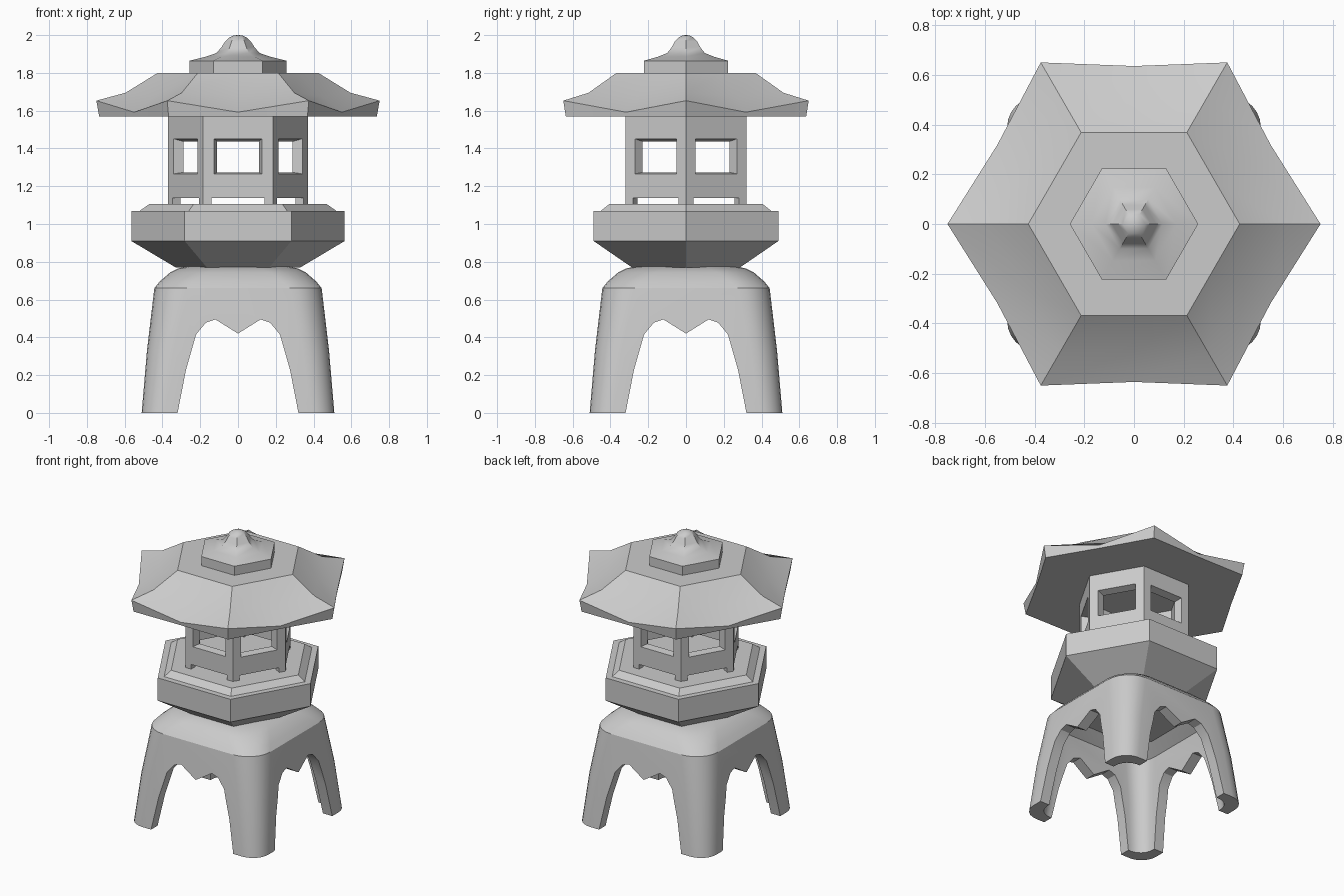
import bpy, bmesh
from math import sin, cos, pi, radians
from mathutils import Matrix, Vector

if "Cube" in bpy.data.objects:
    bpy.data.objects.remove(bpy.data.objects["Cube"])


def obj_from_bm(name, bm):
    bmesh.ops.recalc_face_normals(bm, faces=bm.faces)
    me = bpy.data.meshes.new(name)
    bm.to_mesh(me)
    bm.free()
    ob = bpy.data.objects.new(name, me)
    bpy.context.collection.objects.link(ob)
    return ob


def loft(bm, rings, closed=False):
    """Skin a stack of rings; cap the ends, or join last to first."""
    vs = [[bm.verts.new(p) for p in r] for r in rings]
    n = len(vs[0])
    pairs = list(zip(vs, vs[1:])) + ([(vs[-1], vs[0])] if closed else [])
    for a, b in pairs:
        for i in range(n):
            j = (i + 1) % n
            bm.faces.new((a[i], a[j], b[j], b[i]))
    if not closed:
        bm.faces.new(vs[0][::-1])
        bm.faces.new(vs[-1])


def hex_ring(r, z):
    return [(r * cos(i * pi / 3), r * sin(i * pi / 3), z) for i in range(6)]


def hex_part(name, profile, closed=False):
    bm = bmesh.new()
    loft(bm, [hex_ring(r, z) for r, z in profile], closed)
    return obj_from_bm(name, bm)


def rounded_square(half, r, z, n=6):
    pts = []
    for q in range(4):
        cx, cy = [(1, 1), (-1, 1), (-1, -1), (1, -1)][q]
        for k in range(n + 1):
            a = (q + k / n) * pi / 2
            pts.append((cx * (half - r) + r * cos(a), cy * (half - r) + r * sin(a), z))
    return pts


def activate(ob):
    bpy.ops.object.select_all(action='DESELECT')
    ob.select_set(True)
    bpy.context.view_layer.objects.active = ob


def cut(ob, cutter):
    m = ob.modifiers.new("cut", 'BOOLEAN')
    m.operation, m.solver, m.object = 'DIFFERENCE', 'EXACT', cutter
    activate(ob)
    bpy.ops.object.modifier_apply(modifier=m.name)
    bpy.data.objects.remove(cutter)


def smooth(ob, deg):
    activate(ob)
    bpy.ops.object.shade_smooth_by_angle(angle=radians(deg))


# Four-legged base: rounded square shell, hollowed, arches cut both ways
bm = bmesh.new()
loft(bm, [rounded_square(*p) for p in [
    (.51, .12, 0), (.482, .14, .33), (.443, .17, .66), (.415, .18, .695),
    (.36, .19, .743), (.32, .2, .763), (.265, .2, .777)]])
base = obj_from_bm("leg_base", bm)
bm = bmesh.new()
loft(bm, [rounded_square(*p) for p in [
    (.442, .10, -.05), (.408, .11, .33), (.375, .13, .62), (.30, .13, .68)]])
cut(base, obj_from_bm("hollow_cutter", bm))

half_arch = [(.325, -.05), (.32, 0), (.275, .23), (.222, .415), (.17, .478), (.12, .495)]
arch = half_arch + [(0, .42)] + [(-x, z) for x, z in reversed(half_arch)]
for turn in range(2):
    bm = bmesh.new()
    loft(bm, [[(x, y, z) for x, z in arch] for y in (-1, 1)])
    bm.transform(Matrix.Rotation(turn * pi / 2, 4, 'Z'))
    cut(base, obj_from_bm("arch_cutter", bm))
smooth(base, 28)

# Hexagonal platform with a raised bevelled tier
hex_part("platform", [(.33, .77), (.565, .91), (.565, 1.07), (.52, 1.07), (.47, 1.105)])

# Light chamber: hollow hexagon with a tapered window and foot notch per side
chamber = hex_part("light_chamber", [(.37, 1.105), (.37, 1.575), (.312, 1.575), (.312, 1.105)], True)


def rect(y, w, z0, z1):
    return [(-w, y, z0), (w, y, z0), (w, y, z1), (-w, y, z1)]


bm = bmesh.new()
for i in range(6):
    part = bmesh.new()
    loft(part, [rect(-.33, .13, 1.264, 1.454), rect(-.26, .107, 1.275, 1.434)])
    loft(part, [rect(-.33, .14, 1.09, 1.138), rect(-.255, .14, 1.09, 1.138)])
    part.transform(Matrix.Rotation(i * pi / 3, 4, 'Z'))
    tmp = bpy.data.meshes.new("tmp")
    part.to_mesh(tmp)
    part.free()
    bm.from_mesh(tmp)
    bpy.data.meshes.remove(tmp)
cut(chamber, obj_from_bm("window_cutter", bm))


# Roof: corners sweep up, side midpoints sag
def roof_ring(r, z, apothem, zmid):
    pts = []
    for i in range(12):
        a = i * pi / 6
        d, h = (apothem, zmid) if i % 2 else (r, z)
        pts.append((d * cos(a), d * sin(a), h))
    return pts


bm = bmesh.new()
loft(bm, [roof_ring(*p) for p in [
    (.735, 1.57, .632, 1.57), (.75, 1.653, .635, 1.592),
    (.595, 1.695, .512, 1.675), (.425, 1.80, .368, 1.80)]])
roof = obj_from_bm("roof", bm)
bm = bmesh.new()
bm.from_mesh(roof.data)
for f in bm.faces:
    f.smooth = len(f.verts) == 4
for e in bm.edges:
    a, b = (v.co for v in e.verts)
    flat = Vector((a.x, a.y)).cross(Vector((b.x, b.y)))
    ridge = abs(flat) < 1e-4 and abs(sin(3 * Vector((a.x, a.y)).angle_signed(Vector((1, 0))))) < .01
    if ridge or e.calc_face_angle(0) > radians(32):
        e.smooth = False
bm.to_mesh(roof.data)
bm.free()

# Cap tier and pointed finial
hex_part("roof_cap", [(.258, 1.79), (.258, 1.864)])
finial = hex_part("finial", [(.258, 1.864), (.17, 1.886), (.115, 1.905), (.088, 1.935),
                             (.068, 1.967), (.045, 1.988), (.022, 1.998), (.004, 2.0)])
smooth(finial, 35)
